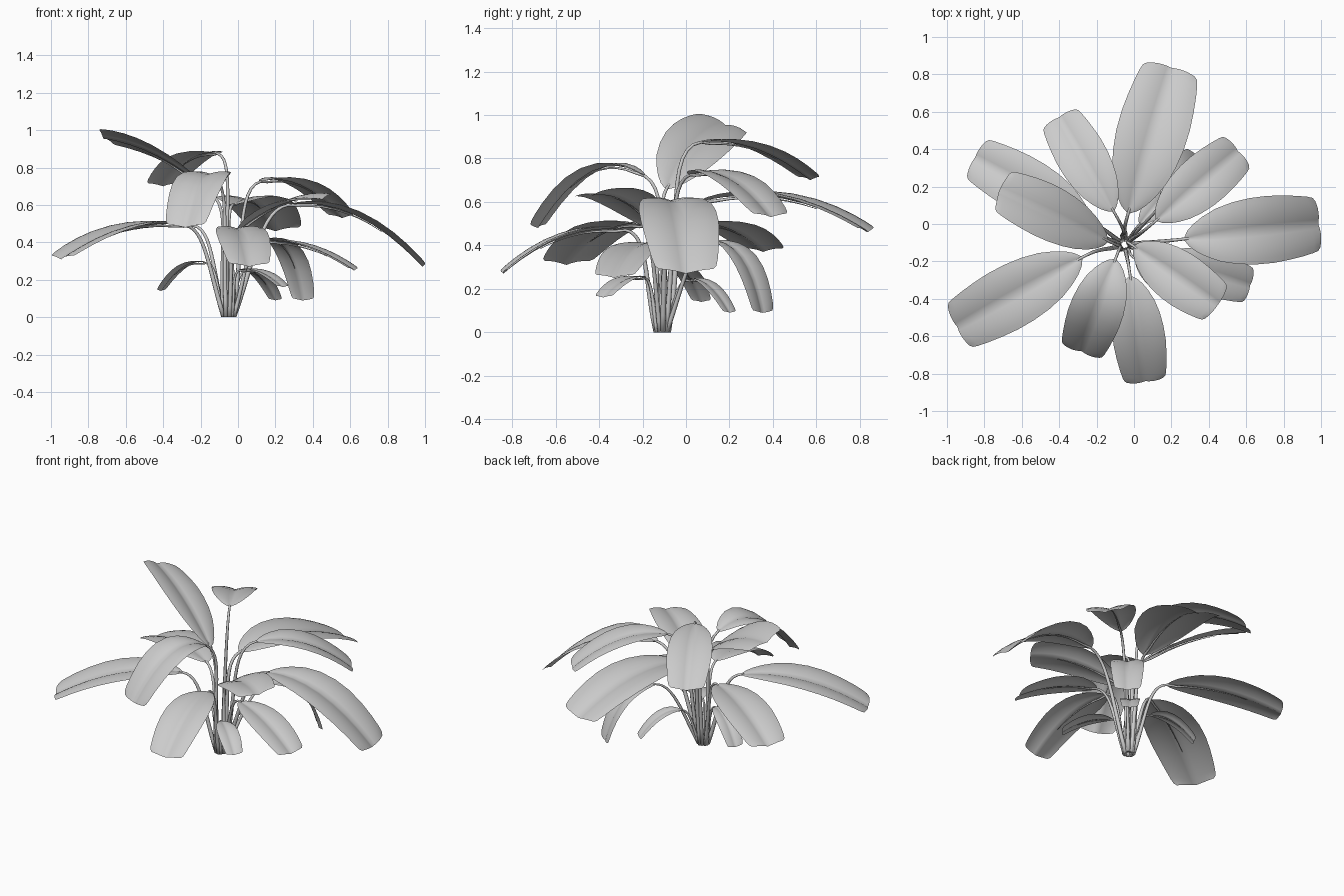
import bpy, bmesh, math
from mathutils import Vector, Matrix

if "Cube" in bpy.data.objects:
    bpy.data.objects.remove(bpy.data.objects["Cube"])

CENTRE = Vector((-0.05, -0.11, 0))

# Each leaf: blade start, height at mid blade, tip, full width, roll, outward bow of the middle
LEAVES = [
    ((-0.03, 0.06, 0.60), 0.615, (0.20, 0.835, 0.46), 0.38, 0, 0),
    ((0.12, 0.02, 0.725), 0.705, (0.555, 0.39, 0.53), 0.28, 0, 0),
    ((0.27, -0.08, 0.60), 0.545, (0.985, 0.00, 0.27), 0.36, 0, 0),
    ((0.00, -0.12, 0.46), 0.60, (0.45, -0.43, 0.63), 0.29, -0.15, 0),
    ((0.14, -0.18, 0.41), 0.37, (0.62, -0.33, 0.25), 0.24, 0, 0),
    ((-0.02, -0.28, 0.47), 0.44, (0.06, -0.84, 0.27), 0.28, 0, 0),
    ((-0.10, -0.19, 0.72), 0.74, (-0.28, -0.68, 0.48), 0.29, 0, 0),
    ((-0.28, -0.18, 0.49), 0.47, (-0.945, -0.55, 0.31), 0.34, 0, 0),
    ((-0.14, -0.09, 0.66), 0.86, (-0.72, 0.18, 0.955), 0.31, -0.36, 0),
    ((-0.24, 0.02, 0.49), 0.48, (-0.85, 0.355, 0.37), 0.30, 0, 0),
    ((-0.11, 0.07, 0.875), 0.845, (-0.40, 0.57, 0.70), 0.27, 0, 0),
    ((0.15, 0.11, 0.42), 0.345, (0.345, 0.35, 0.09), 0.20, 0, 0.05),
    ((-0.17, -0.06, 0.29), 0.27, (-0.41, 0.07, 0.14), 0.13, 0, 0),
    ((0.03, 0.00, 0.24), 0.22, (0.20, 0.20, 0.09), 0.12, 0, 0),
    ((0.01, -0.19, 0.25), 0.24, (0.24, -0.38, 0.16), 0.13, 0, 0),
]

# Half-width along the blade: rounded base, blunt tip
OUTLINE = [(0, .05), (.03, .24), (.08, .42), (.15, .60), (.25, .79), (.37, .92),
           (.5, .99), (.63, 1), (.75, .96), (.86, .90), (.94, .84), (.98, .79), (1, .70)]
COLS = 6


def finish(bm, name):
    mesh = bpy.data.meshes.new(name)
    bm.to_mesh(mesh)
    bm.free()
    ob = bpy.data.objects.new(name, mesh)
    bpy.context.collection.objects.link(ob)
    mesh.shade_smooth()
    return ob


def spine(base, mid_z, tip, bow):
    """Quadratic curve through base, mid and tip; returns point and tangent functions."""
    mid = (base + tip) / 2 + (tip - base).normalized() * bow
    mid.z = mid_z
    c = 2 * mid - (base + tip) / 2
    point = lambda t: (1 - t) ** 2 * base + 2 * t * (1 - t) * c + t * t * tip
    tangent = lambda t: ((1 - t) * (c - base) + t * (tip - c)).normalized()
    return point, tangent


def blade(name, point, tangent, width, roll):
    """Leaf sheet with a channelled cross-section; negative roll lowers its right side."""
    bm = bmesh.new()
    rows = []
    for t, k in OUTLINE:
        tan = tangent(t)
        flat_side = tan.cross(Vector((0, 0, 1))).normalized()
        flat_up = flat_side.cross(tan)
        side = flat_side * math.cos(roll) + flat_up * math.sin(roll)
        up = side.cross(tan)
        w = k * width / 2
        row = []
        for j in range(-COLS, COLS + 1):
            u = j / COLS
            lift = w * (0.40 * abs(u) - 0.3 * u * u)
            back = tan * (-0.05 * width * u * u * t ** 6)
            row.append(bm.verts.new(point(t) + side * u * w + up * lift + back))
        rows.append(row)
    for a, b in zip(rows, rows[1:]):
        for j in range(2 * COLS):
            bm.faces.new((a[j], a[j + 1], b[j + 1], b[j]))
    return finish(bm, name)


def stem(name, point, tangent, width):
    """Tapered stalk that runs on as a short midrib under the blade."""
    base = point(0)
    out = base - CENTRE
    out.z = 0
    p0 = CENTRE + out.normalized() * 0.028
    d = (base - p0).length
    p1 = p0.lerp(base, 0.4)
    p1.z = base.z * 0.55
    p2 = base - tangent(0) * d * 0.22
    path = []
    r0, r1 = 0.008 + 0.015 * width, 0.004 + 0.011 * width
    for i in range(13):
        t = i / 12
        p = (1-t)**3 * p0 + 3*t*(1-t)**2 * p1 + 3*t*t*(1-t) * p2 + t**3 * base
        path.append((p, r0 + (r1 - r0) * t))
    for i in range(1, 9):
        t = i / 8 * 0.7
        r = r1 * (1 - 1.2 * t)
        path.append((point(t) - Vector((0, 0, r + 0.004)), r))
    bm = bmesh.new()
    rings = []
    n = 8
    flat = Vector((tangent(0).x, tangent(0).y, 0))
    side = flat.cross(Vector((0, 0, 1))).normalized()
    for i, (p, r) in enumerate(path):
        tan = (path[min(i + 1, len(path) - 1)][0] - path[max(i - 1, 0)][0]).normalized()
        if i == 0:
            tan = Vector((0, 0, 1))
        up = side.cross(tan).normalized()
        rings.append([bm.verts.new(p + side * r * math.cos(a) + up * r * math.sin(a))
                      for a in (2 * math.pi * k / n for k in range(n))])
    for a, b in zip(rings, rings[1:]):
        for k in range(n):
            bm.faces.new((a[k], a[(k + 1) % n], b[(k + 1) % n], b[k]))
    bm.faces.new(rings[0][::-1])
    bm.faces.new(rings[-1])
    return finish(bm, name)


# Leaves and their stalks
for i, (base, mid_z, tip, width, roll, bow) in enumerate(LEAVES, 1):
    point, tangent = spine(Vector(base), mid_z, Vector(tip), bow)
    blade(f"leaf_{i}", point, tangent, width, roll)
    stem(f"stem_{i}", point, tangent, width)
